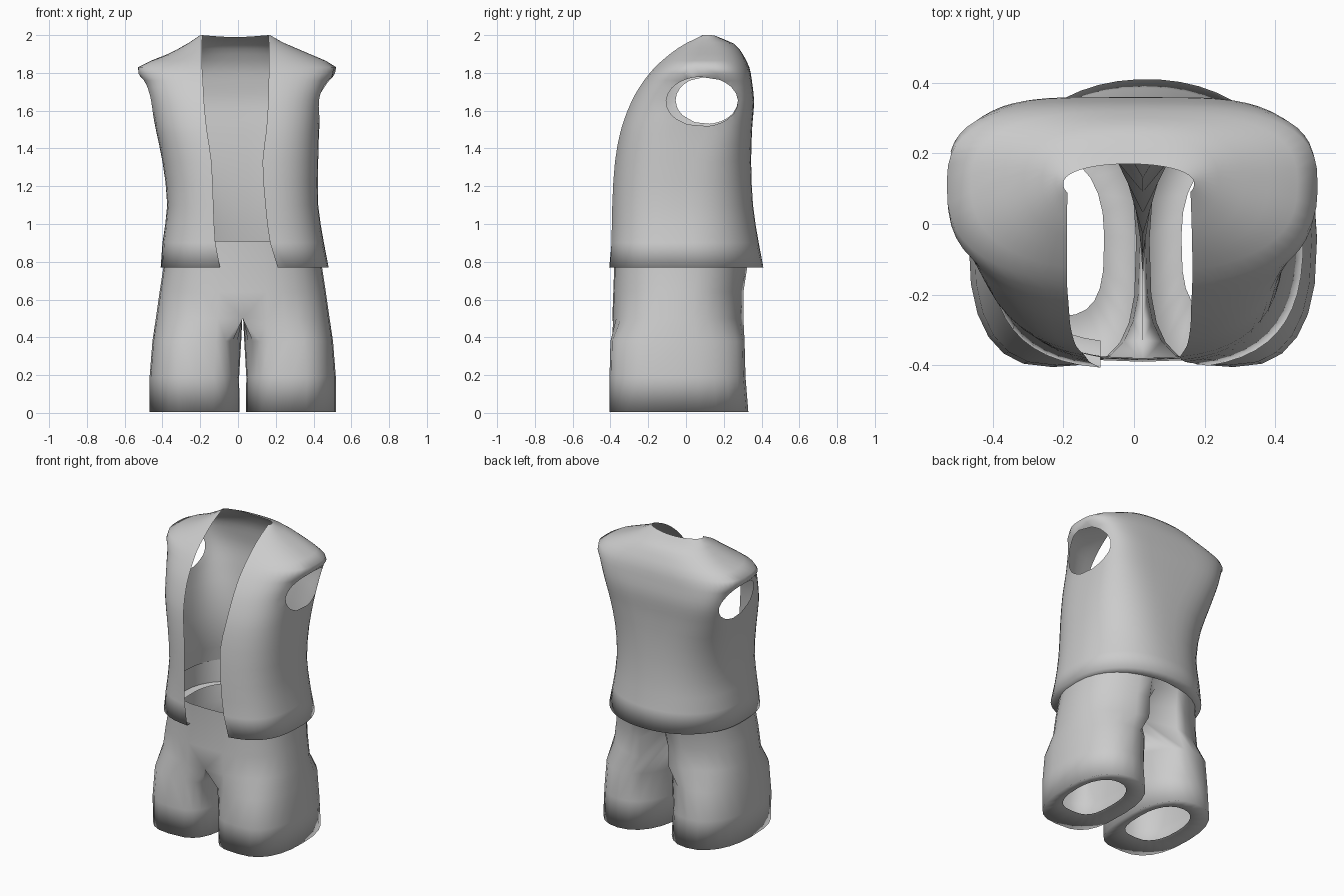
import bpy, bmesh, math

if "Cube" in bpy.data.objects:
    bpy.data.objects.remove(bpy.data.objects["Cube"])

cloth = bpy.data.materials.new("plain grey cloth")
cloth.diffuse_color = (0.6, 0.6, 0.6, 1)
cloth.use_nodes = True
cloth.node_tree.nodes["Principled BSDF"].inputs["Base Color"].default_value = cloth.diffuse_color


def spow(v, p):
    return math.copysign(abs(v) ** p, v)


def lerp_keys(keys, z):
    """Smoothly interpolate a table of rows whose first entry is z."""
    for i in range(len(keys) - 1):
        if z <= keys[i + 1][0] + 1e-6:
            break
    a, b = keys[i], keys[i + 1]
    p, n = keys[max(i - 1, 0)], keys[min(i + 2, len(keys) - 1)]
    h = b[0] - a[0]
    t = (z - a[0]) / h
    out = []
    for k in range(1, len(a)):
        m0 = (b[k] - p[k]) / (b[0] - p[0]) * h
        m1 = (n[k] - a[k]) / (n[0] - a[0]) * h
        out.append((2*t**3 - 3*t**2 + 1) * a[k] + (t**3 - 2*t**2 + t) * m0
                   + (3*t**2 - 2*t**3) * b[k] + (t**3 - t**2) * m1)
    return out


def finish(bm, name):
    me = bpy.data.meshes.new(name)
    bm.to_mesh(me)
    bm.free()
    me.materials.append(cloth)
    for p in me.polygons:
        p.use_smooth = True
    ob = bpy.data.objects.new(name, me)
    bpy.context.collection.objects.link(ob)
    return ob


# ---- vest: z, left, right, front, back, opening left, opening right,
#      front squareness, back squareness
VEST = [
    (0.77, -0.41, 0.48, -0.41, 0.41, -0.095, 0.21, 3.0, 2.1),
    (0.90, -0.40, 0.455, -0.40, 0.385, -0.12, 0.17, 2.9, 2.2),
    (1.10, -0.375, 0.425, -0.395, 0.355, -0.13, 0.145, 2.8, 2.4),
    (1.33, -0.40, 0.425, -0.38, 0.345, -0.14, 0.13, 2.8, 2.8),
    (1.50, -0.435, 0.43, -0.35, 0.35, -0.165, 0.15, 2.9, 3.6),
    (1.65, -0.465, 0.445, -0.295, 0.36, -0.18, 0.16, 2.9, 4.4),
    (1.75, -0.495, 0.48, -0.235, 0.35, -0.185, 0.162, 2.8, 4.2),
    (1.83, -0.53, 0.52, -0.17, 0.335, -0.19, 0.165, 2.6, 2.9),
    (1.90, -0.37, 0.38, -0.095, 0.30, -0.19, 0.165, 2.5, 2.6),
    (1.96, -0.26, 0.24, -0.02, 0.255, -0.19, 0.163, 2.5, 2.4),
    (2.00, -0.20, 0.17, 0.06, 0.17, -0.188, 0.16, 2.5, 2.1),
]
COLS = 48


def section(z):
    l, r, f, b, ol, orr, nf, nb = lerp_keys(VEST, z)
    k = min(max((z - 1.1) / 0.6, 0), 1)
    cy = (f + b) / 2 + 0.025 * k * min(1, (2.0 - z) / 0.15)
    return (l + r) / 2, (r - l) / 2, cy, f, b, ol, orr, nf, nb


def vest_ring(z, inset=0.0):
    cx, rx, cy, f, b, ol, orr, nf, nb = section(z)
    rx -= inset

    def start(x):
        return math.acos(min(abs(x - cx) / rx, 1) ** (nf / 2))
    a0, a1 = math.pi + start(ol), -start(orr)
    pts = []
    for c in range(COLS + 1):
        a = a0 + (a1 - a0) * c / COLS
        s = math.sin(a)
        n = nb if s > 0 else nf
        ry = (b - cy if s > 0 else cy - f) - inset
        # back of the neck dips slightly
        zz = z - 0.01 * max(s, 0) ** 3 * max(0, (z - 1.9) / 0.1)
        pts.append((cx + rx * spow(math.cos(a), 2 / n), cy + ry * spow(s, 2 / n), zz))
    return pts


def side_x(y, z, side):
    """x of the vest surface at a given depth and height."""
    cx, rx, cy, f, b, _, _, nf, nb = section(z)
    v, n = ((y - cy) / (b - cy), nb) if y > cy else ((cy - y) / (cy - f), nf)
    return cx + side * rx * max(1 - v ** n, 0) ** (1 / n)


heights = [0.77, 0.90, 1.0, 1.1, 1.22, 1.33, 1.42]
heights += [1.48 + 0.035 * i for i in range(11)]
heights += [1.865, 1.90, 1.93, 1.96, 1.985, 2.0]
bm = bmesh.new()
rings = [vest_ring(0.77, 0.075)] + [vest_ring(z) for z in heights]
grid = [[bm.verts.new(p) for p in ring] for ring in rings]
for lo, hi in zip(grid, grid[1:]):
    for c in range(COLS):
        bm.faces.new((lo[c], hi[c], hi[c + 1], lo[c + 1]))

# armholes: remove the side faces and round the rims along the surface
HOLE = {1: (0.085, 0.19, 1.648, 0.132), -1: (0.11, 0.165, 1.655, 0.125)}


def side_of(co):
    return 1 if co.x > 0 else -1


def hole(co):
    hy, ry, hz, rz = HOLE[side_of(co)]
    return math.hypot((co.y - hy) / ry, (co.z - hz) / rz)


gone = [f for f in bm.faces if abs(f.calc_center_median().x) > 0.28
        and hole(f.calc_center_median()) < 1]
rim = {v for f in gone for v in f.verts}
bmesh.ops.delete(bm, geom=gone, context='FACES')
for v in rim:
    if v.is_valid:
        d, s = hole(v.co), side_of(v.co)
        hy, _, hz, _ = HOLE[s]
        v.co.y = hy + (v.co.y - hy) / d
        v.co.z = hz + (v.co.z - hz) / d
        v.co.x = side_x(v.co.y, v.co.z, s)
finish(bm, "open_vest")

# ---- shorts: one half, mirrored across the middle seam
MID, OUT, INN = 0.025, 16, 8


def leg_ring(z, rx, front, back, outer, scale=1.0):
    cx, cy, ry = outer - rx, (front + back) / 2, (back - front) / 2
    pts = []
    for i in range(OUT + INN):
        a = math.radians(-120 + 15 * i)
        c, s = math.cos(a), math.sin(a)
        # rounder behind, squarer at the inner front edge
        p = 0.9 if s > 0 else (0.78 if c > 0 else 0.62)
        pts.append((cx + scale * rx * spow(c, p), cy + scale * ry * spow(s, p), z))
    return pts


def hip_ring(z, front, back, outer, cleft, pf=0.76, pb=0.88, lift=0.0):
    cy, ry = (front + back) / 2, (back - front) / 2
    pts = []
    for i in range(OUT + 1):
        a = math.pi * (i / OUT - 0.5)
        p = pb if a > 0 else pf
        pts.append([outer * abs(math.cos(a)) ** p if 0 < i < OUT else 0,
                    cy + ry * spow(math.sin(a), p), z])
    pts[-1][1] -= cleft
    pts[-1][2] += lift
    for j in range(1, INN):  # crotch seam, rising towards the back
        t = j / INN
        pts.append([0, pts[OUT][1] * (1 - t) + pts[0][1] * t, z + lift * (1 - t)])
    return pts


rows = [leg_ring(0.035, 0.235, -0.40, 0.33, 0.49, 0.62),
        leg_ring(0.005, 0.238, -0.405, 0.33, 0.493),
        leg_ring(0.19, 0.237, -0.405, 0.315, 0.493),
        leg_ring(0.38, 0.235, -0.40, 0.31, 0.478),
        hip_ring(0.50, -0.39, 0.31, 0.46, 0.22, lift=0.12),
        hip_ring(0.64, -0.385, 0.31, 0.44, 0.18, lift=0.06),
        hip_ring(0.77, -0.38, 0.33, 0.42, 0.10, 0.78),
        hip_ring(0.91, -0.385, 0.37, 0.415, 0.0, 0.8)]
bm = bmesh.new()
total = OUT + INN
grid = [[bm.verts.new(p) for p in row] for row in rows]
for k in range(len(rows) - 1):
    lo, hi = grid[k], grid[k + 1]
    for i in range(total if k < 4 else OUT):
        j = (i + 1) % total
        bm.faces.new((lo[i], lo[j], hi[j], hi[i]))
bmesh.ops.delete(bm, geom=[v for v in bm.verts if not v.link_faces], context='VERTS')
shorts = finish(bm, "shorts")
shorts.location.x = MID
mirror = shorts.modifiers.new("other leg", 'MIRROR')
mirror.merge_threshold = 0.002
